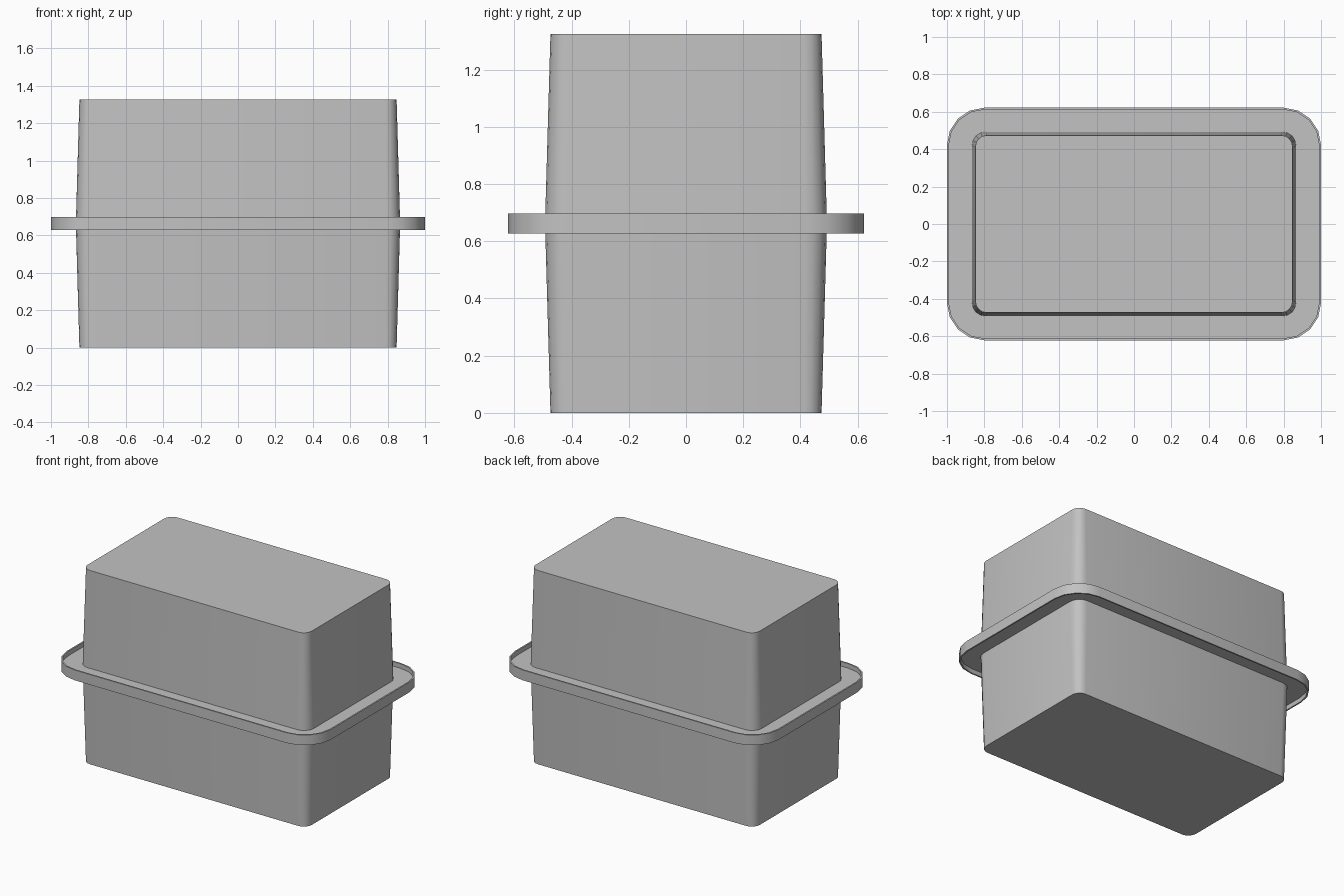
import bpy, bmesh, math

cube = bpy.data.objects.get("Cube")
if cube:
    bpy.data.objects.remove(cube, do_unlink=True)

grey = bpy.data.materials.new("light_grey_plastic")
grey.use_nodes = True
COLOUR = (0.54, 0.54, 0.54, 1)
grey.diffuse_color = COLOUR
grey.node_tree.nodes["Principled BSDF"].inputs["Base Color"].default_value = COLOUR

MID, TOP, CORNER_STEPS = 0.6625, 1.325, 4


def rounded_loop(bm, hx, hy, radius, z):
    """Ring of vertices following a rounded rectangle."""
    verts = []
    for quarter, (sx, sy) in enumerate([(1, 1), (-1, 1), (-1, -1), (1, -1)]):
        for step in range(CORNER_STEPS + 1):
            a = (quarter + step / CORNER_STEPS) * math.pi / 2
            verts.append(bm.verts.new((sx * (hx - radius) + radius * math.cos(a),
                                       sy * (hy - radius) + radius * math.sin(a), z)))
    return verts


def loft(name, sections, closed=False):
    """Skin rounded rectangles; cap the ends or join last to first."""
    bm = bmesh.new()
    rings = [rounded_loop(bm, *s) for s in sections]
    pairs = list(zip(rings, rings[1:]))
    if closed:
        pairs.append((rings[-1], rings[0]))
    else:
        bm.faces.new(rings[0])
        bm.faces.new(rings[-1])
    for lower, upper in pairs:
        for i in range(len(lower)):
            j = (i + 1) % len(lower)
            bm.faces.new((lower[i], lower[j], upper[j], upper[i]))
    bmesh.ops.recalc_face_normals(bm, faces=bm.faces)
    mesh = bpy.data.meshes.new(name)
    bm.to_mesh(mesh)
    bm.free()
    mesh.materials.append(grey)
    obj = bpy.data.objects.new(name, mesh)
    bpy.context.collection.objects.link(obj)
    bpy.ops.object.select_all(action="DESELECT")
    obj.select_set(True)
    bpy.context.view_layer.objects.active = obj
    bpy.ops.object.shade_smooth_by_angle(angle=math.radians(35))


# Two tapered tubs, mouth to mouth
for name, end in (("lower_tub", 0), ("upper_tub", TOP)):
    loft(name, [(0.867, 0.493, 0.075, MID), (0.848, 0.474, 0.06, end)])

# Thin flange between the tubs, with an upright lip rising above and below it
FLANGE, LIP = 0.004, 0.035
outer, inner, root = (1.0, 0.622, 0.2), (0.99, 0.612, 0.19), (0.86, 0.486, 0.07)
loft("flange_with_lip", [
    (*root, MID + FLANGE), (*inner, MID + FLANGE), (*inner, MID + LIP),
    (*outer, MID + LIP), (*outer, MID - LIP), (*inner, MID - LIP),
    (*inner, MID - FLANGE), (*root, MID - FLANGE)], closed=True)
